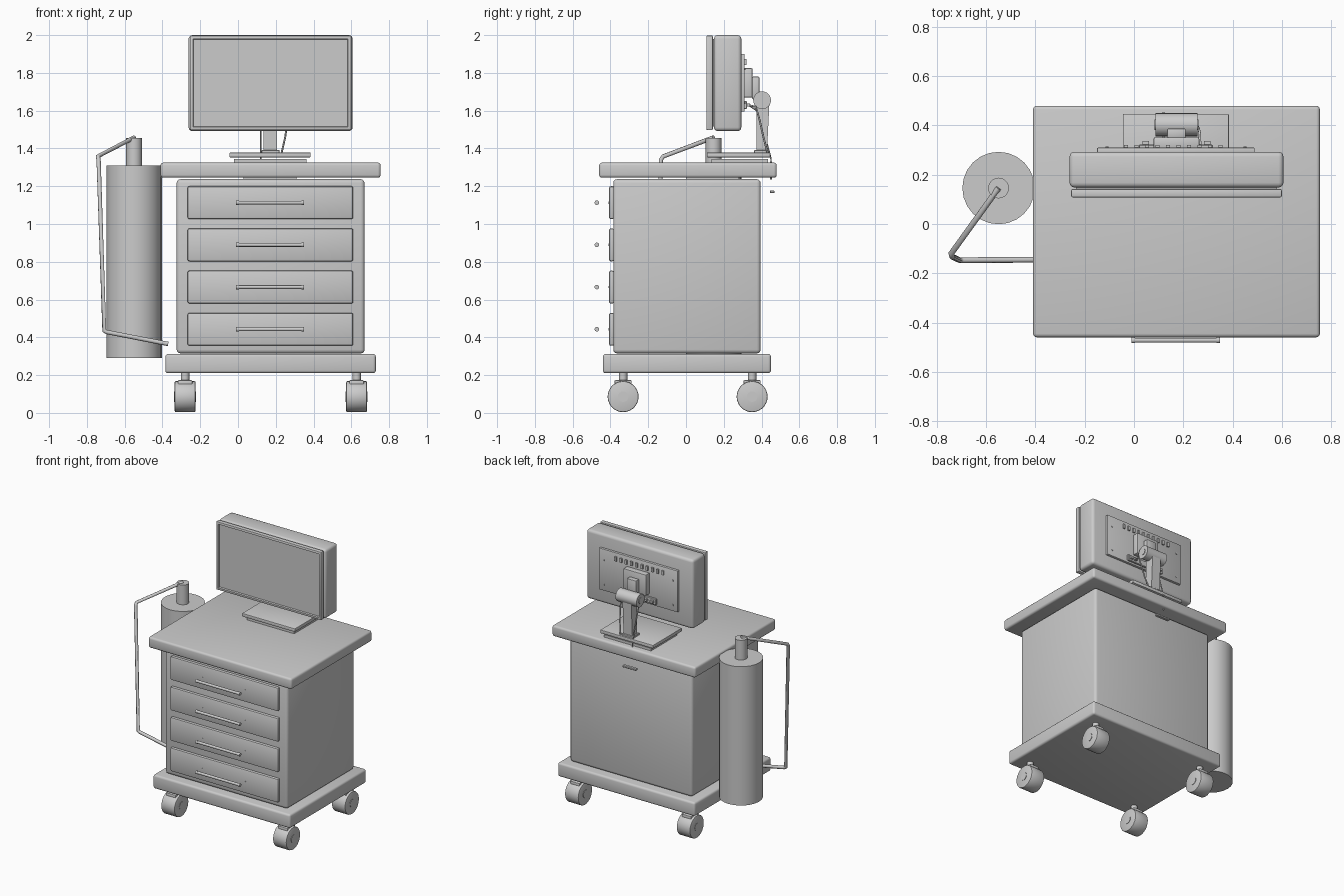
import bpy, bmesh, math
from mathutils import Matrix, Vector

if "Cube" in bpy.data.objects:
    bpy.data.objects.remove(bpy.data.objects["Cube"])

grey = bpy.data.materials.new("light_grey")
grey.diffuse_color = (0.6, 0.6, 0.6, 1)
grey.use_nodes = True
grey.node_tree.nodes["Principled BSDF"].inputs["Base Color"].default_value = grey.diffuse_color


def finish(name, bm):
    bmesh.ops.recalc_face_normals(bm, faces=bm.faces[:])
    me = bpy.data.meshes.new(name)
    bm.to_mesh(me)
    bm.free()
    me.shade_smooth()
    me.set_sharp_from_angle(angle=math.radians(35))
    me.materials.append(grey)
    ob = bpy.data.objects.new(name, me)
    bpy.context.collection.objects.link(ob)
    return ob


def box(name, x, y, z, bevel=0.0, seg=3, recess=None):
    """Box from (min, max) ranges; recess = (border, depth) sinks the front face."""
    bm = bmesh.new()
    mid = Vector([(a[0] + a[1]) / 2 for a in (x, y, z)])
    size = [a[1] - a[0] for a in (x, y, z)]
    bmesh.ops.create_cube(bm, size=1, matrix=Matrix.Translation(mid) @ Matrix.Diagonal((*size, 1)))
    if bevel:
        bmesh.ops.bevel(bm, geom=bm.edges[:], offset=bevel, segments=seg,
                        profile=0.5, affect='EDGES')
    if recess:
        bm.normal_update()
        front = max((f for f in bm.faces if f.normal.y < -0.99), key=lambda f: f.calc_area())
        bmesh.ops.inset_region(bm, faces=[front], thickness=recess[0])
        bmesh.ops.inset_region(bm, faces=[front], thickness=0.004, depth=-recess[1])
    return finish(name, bm)


def cyl(name, centre, r, length, axis='Z', sides=24, bevel=0.0):
    bm = bmesh.new()
    rot = {'X': Matrix.Rotation(math.pi / 2, 4, 'Y'),
           'Y': Matrix.Rotation(math.pi / 2, 4, 'X'), 'Z': Matrix()}[axis]
    bmesh.ops.create_cone(bm, cap_ends=True, segments=sides, radius1=r, radius2=r,
                          depth=length, matrix=Matrix.Translation(centre) @ rot)
    if bevel:
        rims = [e for e in bm.edges if any(len(f.verts) > 4 for f in e.link_faces)]
        bmesh.ops.bevel(bm, geom=rims, offset=bevel, segments=2, profile=0.5, affect='EDGES')
    return finish(name, bm)


def tube(name, pts, r):
    cu = bpy.data.curves.new(name, 'CURVE')
    cu.dimensions = '3D'
    cu.bevel_depth, cu.bevel_resolution, cu.use_fill_caps = r, 2, True
    sp = cu.splines.new('POLY')
    sp.points.add(len(pts) - 1)
    for p, co in zip(sp.points, pts):
        p.co = (*co, 1)
    cu.materials.append(grey)
    ob = bpy.data.objects.new(name, cu)
    bpy.context.collection.objects.link(ob)


# Cart body
box("tabletop", (-0.41, 0.755), (-0.46, 0.48), (1.245, 1.325), 0.015)
box("cabinet", (-0.325, 0.67), (-0.385, 0.395), (0.315, 1.237), 0.02)
box("cabinet_spacer", (0.03, 0.31), (0.0, 0.28), (1.23, 1.25))
box("base", (-0.385, 0.73), (-0.44, 0.45), (0.21, 0.312), 0.015)

# Drawers with bar handles
for i in range(4):
    z = 1.113 - 0.2235 * i
    box(f"drawer_{i + 1}", (-0.267, 0.61), (-0.408, -0.38), (z - 0.087, z + 0.087), 0.01, 2)
    cyl(f"drawer_handle_{i + 1}", (0.17, -0.472, z), 0.01, 0.35, 'X', 16)
    for x in (-0.003, 0.343):
        cyl(f"handle_end_{i + 1}", (x, -0.472, z), 0.012, 0.014, 'X', 16)
        cyl(f"handle_screw_{i + 1}", (x, -0.409, z), 0.006, 0.004, 'Y', 8)

# Castors
for x in (-0.28, 0.628):
    for y in (-0.333, 0.35):
        cyl("castor_wheel", (x, y, 0.086), 0.082, 0.11, 'X', 28, 0.006)
        cyl("castor_hub", (x, y, 0.086), 0.028, 0.116, 'X', 16)
        cyl("castor_stem", (x, y, 0.185), 0.022, 0.06, 'Z', 16)
        box("castor_bracket", (x - 0.038, x + 0.038), (y - 0.045, y + 0.045), (0.145, 0.173), 0.004, 2)

# Gas tank and hose
cyl("gas_tank", (-0.55, 0.146, 0.8), 0.147, 1.02, 'Z', 24)
cyl("gas_tank_neck", (-0.55, 0.146, 1.38), 0.042, 0.15, 'Z', 20)
tube("gas_hose", [(-0.55, 0.146, 1.458), (-0.742, -0.12, 1.358), (-0.738, -0.133, 1.34),
                  (-0.708, -0.147, 0.435), (-0.695, -0.147, 0.428), (-0.37, -0.145, 0.365)], 0.012)

# Monitor
box("monitor_front", (-0.255, 0.6), (0.108, 0.142), (1.497, 1.998), 0.006, 2, (0.016, 0.012))
box("monitor_seam", (-0.235, 0.58), (0.138, 0.152), (1.515, 1.98))
box("monitor_body", (-0.262, 0.607), (0.148, 0.293), (1.492, 2.0), 0.02)
box("monitor_back_plate", (-0.15, 0.49), (0.285, 0.31), (1.595, 1.9), 0.004, 2)
for i in range(10):
    x = -0.04 + 0.0425 * i
    box("monitor_vent", (x, x + 0.016), (0.305, 0.321), (1.842, 1.873))
for x in (-0.11, 0.45):
    for z in (1.64, 1.82):
        cyl("back_plate_screw", (x, 0.311, z), 0.006, 0.006, 'Y', 8)
box("port_panel", (0.02, 0.32), (0.305, 0.322), (1.608, 1.652), 0.003, 1)
for x in (0.035, 0.085, 0.25, 0.285):
    box("port_socket", (x, x + 0.025), (0.318, 0.338), (1.622, 1.638))

# Mount, hinge and stand
box("mount_plate", (0.08, 0.265), (0.305, 0.352), (1.67, 1.825), 0.006, 2)
box("mount_block", (0.135, 0.21), (0.35, 0.388), (1.66, 1.78), 0.005, 2)
cyl("hinge_barrel", (0.173, 0.403, 1.655), 0.047, 0.17, 'X', 24)
cyl("hinge_pin", (0.173, 0.403, 1.655), 0.022, 0.178, 'X', 16)
neck = box("stand_neck", (0.136, 0.207), (0.374, 0.442), (1.37, 1.65))
for v in neck.data.vertices:  # slight taper toward the foot
    if v.co.z < 1.5 and v.co.y > 0.4:
        v.co.y = 0.428
box("stand_collar", (0.125, 0.22), (0.36, 0.435), (1.375, 1.392), 0.003, 1)
box("stand_foot", (-0.045, 0.385), (0.11, 0.447), (1.353, 1.378), 0.004, 2)
box("stand_foot_pad", (-0.02, 0.362), (0.135, 0.435), (1.326, 1.345))

# Cables and plug
tube("display_cable", [(0.268, 0.33, 1.63), (0.267, 0.37, 1.62), (0.262, 0.39, 1.55),
                       (0.25, 0.41, 1.46), (0.228, 0.435, 1.365)], 0.005)
tube("power_cable", [(0.12, 0.33, 1.63), (0.12, 0.375, 1.6), (0.12, 0.43, 1.42),
                     (0.12, 0.45, 1.345), (0.12, 0.45, 1.235)], 0.004)
box("cable_plug", (0.08, 0.19), (0.445, 0.468), (1.163, 1.178), 0.003, 1)
